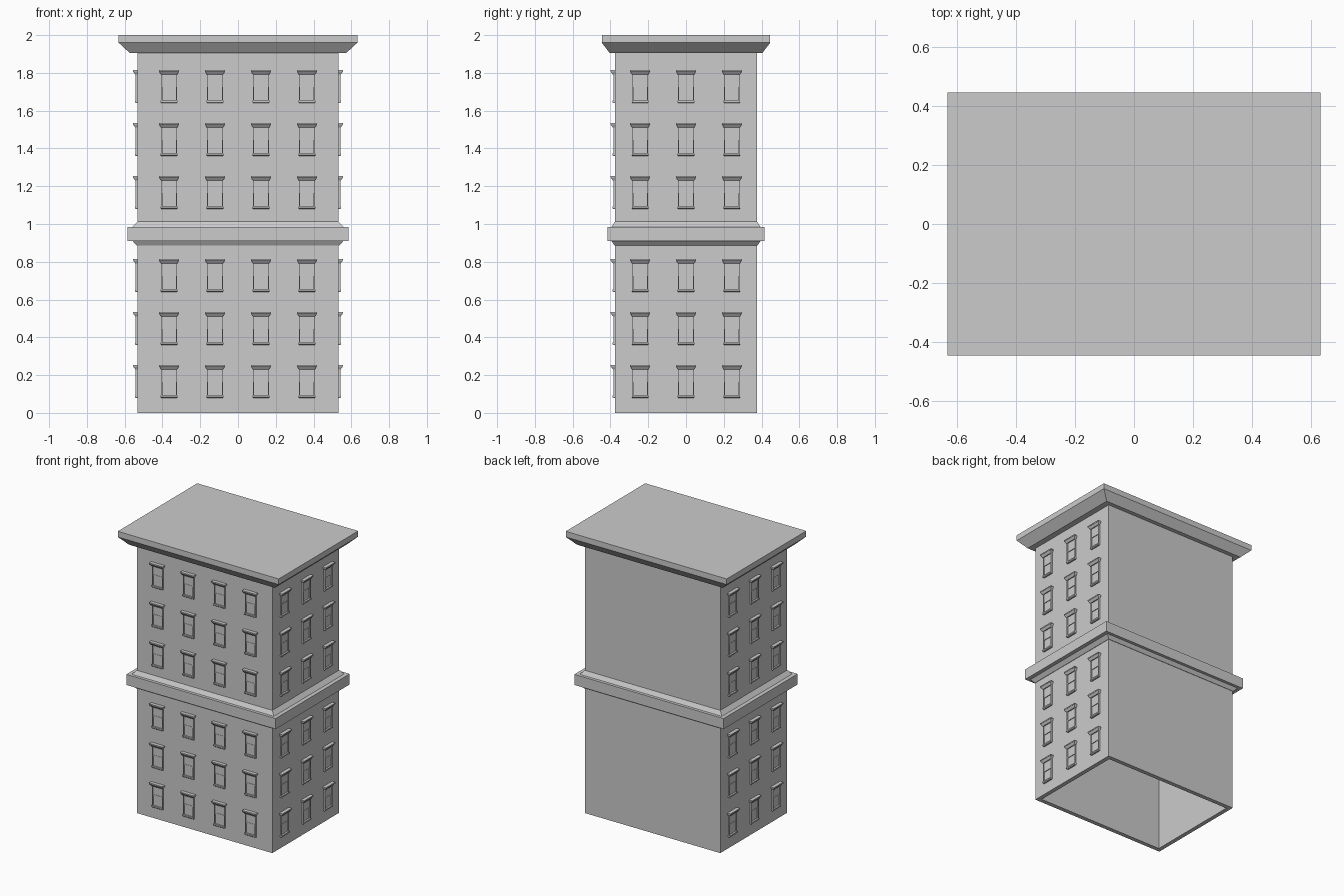
import bpy, bmesh
from math import pi, sin, cos

if "Cube" in bpy.data.objects:
    bpy.data.objects.remove(bpy.data.objects["Cube"])

HX, HY = 0.532, 0.375      # half size of the walls


def new_object(name, bm):
    bmesh.ops.recalc_face_normals(bm, faces=bm.faces)
    me = bpy.data.meshes.new(name)
    bm.to_mesh(me)
    bm.free()
    ob = bpy.data.objects.new(name, me)
    bpy.context.collection.objects.link(ob)
    return ob


def ring_stack(name, rings, cap_first=False, cap_last=False):
    """Skin a stack of rectangles given as (half x, half y, z)."""
    bm = bmesh.new()
    loops = [[bm.verts.new((sx * x, sy * y, z))
              for sx, sy in ((-1, -1), (1, -1), (1, 1), (-1, 1))]
             for x, y, z in rings]
    for a, b in zip(loops, loops[1:]):
        for i in range(4):
            j = (i + 1) % 4
            bm.faces.new((a[i], a[j], b[j], b[i]))
    if cap_first:
        bm.faces.new(loops[0])
    if cap_last:
        bm.faces.new(loops[-1])
    return new_object(name, bm)


def add_box(bm, x0, x1, z0, z1, depth, flare=0.0, flare_depth=0.0):
    """Box standing out of the wall plane y = 0; the top can flare outward."""
    v = []
    for z, f, d in ((z0, 0, depth), (z1, flare, depth + flare_depth)):
        v.append([bm.verts.new(p) for p in ((x0 - f, 0.002, z), (x1 + f, 0.002, z),
                                            (x1 + f, -d, z), (x0 - f, -d, z))])
    lo, hi = v
    bm.faces.new(lo)
    bm.faces.new(hi)
    for i in range(4):
        j = (i + 1) % 4
        bm.faces.new((lo[i], lo[j], hi[j], hi[i]))


# Hollow walls, open at the bottom
T = 0.03
ring_stack("walls", [(HX - T, HY - T, 1.90), (HX - T, HY - T, 0), (HX, HY, 0), (HX, HY, 1.905)],
           cap_first=True)

# Belt course halfway up
ring_stack("belt_course", [(HX, HY, 0.885), (0.535, 0.378, 0.885), (0.558, 0.394, 0.91),
                           (0.586, 0.415, 0.91), (0.586, 0.415, 0.985),
                           (0.558, 0.394, 0.985), (0.535, 0.378, 1.01), (HX, HY, 1.013)])

# Roof cornice and flat roof
ring_stack("roof_cornice", [(HX, HY, 1.905), (0.573, 0.404, 1.905), (0.632, 0.446, 1.96),
                            (0.632, 0.446, 2.0)], cap_last=True)

# One window, origin at the bottom of the sill
bm = bmesh.new()
add_box(bm, -0.044, 0.044, 0.005, 0.014, 0.014)                  # sill
add_box(bm, -0.041, 0.041, 0.0, 0.005, 0.008, 0.003, 0.006)      # sill underside
for s in (-1, 1):                                                # jambs
    add_box(bm, min(s * 0.036, s * 0.042), max(s * 0.036, s * 0.042), 0.014, 0.155, 0.010)
add_box(bm, -0.036, 0.036, 0.085, 0.092, 0.007)                  # meeting rail
add_box(bm, -0.036, 0.036, 0.092, 0.155, 0.005)                  # upper sash
add_box(bm, -0.036, 0.036, 0.014, 0.085, 0.002)                  # lower sash
add_box(bm, -0.043, 0.043, 0.152, 0.168, 0.012, 0.009, 0.012)    # lintel slope
add_box(bm, -0.053, 0.053, 0.168, 0.176, 0.025)                  # lintel cap
window = new_object("window", bm)
win_mesh = window.data
bpy.data.objects.remove(window)

# Window grid on the front and both sides; the back stays blank
ROWS = [base + 0.0785 + 0.2805 * i for base in (0, 1) for i in range(3)]
SIDES = [("front", HY, 0, (-0.365, -0.122, 0.122, 0.365)),
         ("right", HX, pi / 2, (-0.243, 0, 0.243)),
         ("left", HX, -pi / 2, (-0.243, 0, 0.243))]
for side, dist, ang, cols in SIDES:
    for z in ROWS:
        for c in cols:
            ob = bpy.data.objects.new("window_" + side, win_mesh)
            ob.location = (c * cos(ang) + dist * sin(ang), c * sin(ang) - dist * cos(ang), z)
            ob.rotation_euler[2] = ang
            bpy.context.collection.objects.link(ob)
